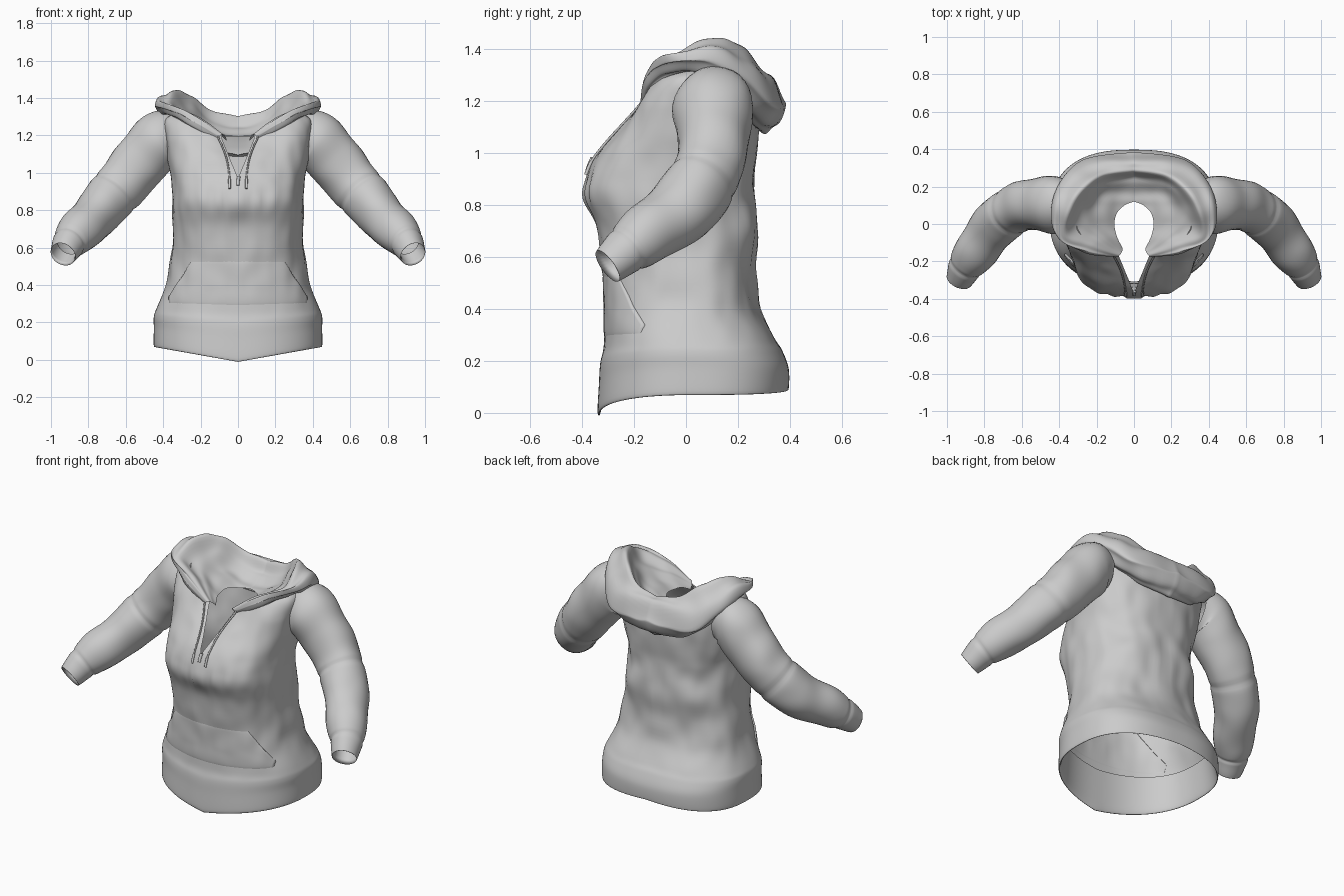
import bpy, bmesh, math
from mathutils import Vector, noise

if "Cube" in bpy.data.objects:
    bpy.data.objects.remove(bpy.data.objects["Cube"])


def sample(rows, u):
    """Catmull-Rom value of a list of tuples at fractional index u."""
    n = len(rows) - 1
    i = min(int(u), n - 1)
    t = u - i
    a, b, c, d = (rows[max(0, min(n, i + k))] for k in (-1, 0, 1, 2))
    return [0.5 * (2 * q + (r - p) * t + (2 * p - 5 * q + 4 * r - s) * t * t
                   + (3 * q - p - 3 * r + s) * t ** 3)
            for p, q, r, s in zip(a, b, c, d)]


def grid_object(name, points, wrap=False):
    """Skin a grid of points and mirror it across x."""
    bm = bmesh.new()
    vs = [[bm.verts.new(p) for p in row] for row in points]
    cols = len(vs[0])
    for r0, r1 in zip(vs, vs[1:]):
        for j in range(cols if wrap else cols - 1):
            k = (j + 1) % cols
            bm.faces.new((r0[j], r0[k], r1[k], r1[j]))
    bmesh.ops.recalc_face_normals(bm, faces=bm.faces)
    me = bpy.data.meshes.new(name)
    bm.to_mesh(me)
    bm.free()
    for f in me.polygons:
        f.use_smooth = True
    ob = bpy.data.objects.new(name, me)
    bpy.context.collection.objects.link(ob)
    m = ob.modifiers.new("mirror", 'MIRROR')
    m.merge_threshold = 0.002
    return ob


def crumple(p, amount, scale=6.0):
    return amount * noise.noise(Vector(p) * scale)


# Torso rings: side z, front z, back z, half width, front y, back y
RINGS = [
    (.28, .24, .28, .42, -.31, .34), (.10, .02, .12, .435, -.325, .385),
    (.075, .00, .095, .45, -.34, .395), (.17, .11, .17, .45, -.335, .395),
    (.23, .19, .24, .45, -.33, .37), (.28, .26, .29, .435, -.315, .34),
    (.40, .40, .40, .385, -.308, .285), (.55, .55, .55, .353, -.312, .265),
    (.70, .70, .70, .345, -.345, .275), (.82, .82, .82, .345, -.39, .262),
    (.90, .90, .90, .35, -.385, .262), (.98, .98, .98, .36, -.35, .267),
    (1.10, 1.06, 1.10, .375, -.28, .275), (1.20, 1.12, 1.15, .39, -.22, .27),
    (1.29, 1.17, 1.19, .385, -.17, .26), (1.33, 1.20, 1.21, .31, -.145, .25),
]


def squareness(u, front=True):
    k = max(0, min(1, (u - 4) / 4))
    return (.87 if front else .78) * (1 - k) + .8 * k


def torso_point(u, th, lift=0.0):
    zs, zf, zb, hw, yf, yb = sample(RINGS, u)
    s, c = max(0.0, math.sin(th)), math.cos(th)
    e = squareness(u, c > 0)
    x = s ** e
    z = zs + ((zf if c > 0 else zb) - zs) * (1 - x)
    yc, ry = (yf + yb) / 2, (yb - yf) / 2
    y = yc - math.copysign(abs(c) ** e, c) * ry
    # neck slit opens up from the chest
    gap = 0.085 * max(0, min(1, (z - 0.97) / 0.21)) if c > 0 else 0
    px = gap + hw * x * (1 - gap / hw) if c > 0 else hw * x
    # gathers under the chest and loose creases
    loose = max(0, min(1, (u - 4.3) / 2))
    d = lift + loose * (crumple((px, y, z), 0.014, 5) + crumple((px, y, z * .6), 0.008, 13))
    if c > 0:
        d += 0.009 * math.sin(px * 75) * math.exp(-((z - .84) / .06) ** 2) * max(0, 1 - px / .3)
    q = Vector((px, y, z)) + Vector((s, -c, 0)) * d
    if px < 1e-4 or s < 1e-4 and gap == 0:
        q.x = 0
    return q


torso = grid_object("torso", [[torso_point(i / 6, math.pi * j / 56) for j in range(57)]
                              for i in range(6 * 15 + 1)])

# Front pocket blending into the body, with slanted openings
pocket_rows = []
for i in range(21):
    t = i / 20
    u = 5.2 + 1.7 * t
    hw = sample(RINGS, u)[3]
    edge = .37 - .13 * max(0, (t - .2) / .8)
    end = math.asin(min(1, edge / hw) ** (1 / squareness(u)))
    lift = .013 * math.sin(math.pi * t) ** .7 - .003
    row = [torso_point(u, end * j / 20, lift) for j in range(21)]
    row.append(torso_point(u, end * 1.01, -.004))
    pocket_rows.append(row)
grid_object("front_pocket", pocket_rows)

# Sleeve path: x, y, z, radius, ending with the turned-in cuff
SLEEVE = [
    (.34, .10, 1.19, .13), (.42, .105, 1.172, .152), (.515, .105, 1.075, .143),
    (.605, .09, .955, .137), (.68, .05, .868, .133), (.745, -.01, .795, .129),
    (.81, -.09, .725, .122), (.868, -.17, .66, .110), (.905, -.225, .62, .094),
    (.932, -.275, .58, .080), (.943, -.298, .563, .072),
    (.932, -.275, .58, .066), (.905, -.225, .62, .064),
]
sleeve_rows = []
for u in [i / 8 for i in range(8 * 10 + 1)] + [11, 12]:
    x, y, z, r = SLEEVE[u] if u > 10 else sample(SLEEVE[:11], u)
    a = sample(SLEEVE[:11], max(0, min(u, 10) - .3))
    b = sample(SLEEVE[:11], min(10, u + .3))
    tan = (Vector(b[:3]) - Vector(a[:3])).normalized()
    ref = Vector((.3, 1, .2))
    side = (ref - tan * tan.dot(ref)).normalized()
    up = tan.cross(side)
    row = []
    for j in range(32):
        ang = 2 * math.pi * j / 32
        n = side * math.cos(ang) + up * math.sin(ang)
        p = Vector((x, y, z)) + n * r
        if u <= 10:
            p += n * crumple(p, .014, 6)
            # elbow fold and cuff seam
            p -= n * .006 * (math.exp(-((u - 3.7) / .15) ** 2) + math.exp(-((u - 7.9) / .15) ** 2))
        row.append(p)
    sleeve_rows.append(row)
grid_object("sleeve", sleeve_rows, wrap=True)

# Hood stations front to back: neck, inside, rim, outside, underside
HOOD = [
    (.06, -.13, 1.17, .065, -.15, 1.19, .08, -.17, 1.205, .10, -.175, 1.195, .11, -.16, 1.175),
    (.09, -.07, 1.20, .17, -.09, 1.26, .24, -.14, 1.315, .27, -.152, 1.29, .27, -.13, 1.25),
    (.105, .00, 1.20, .25, .00, 1.29, .38, -.07, 1.375, .43, -.03, 1.365, .38, .00, 1.31),
    (.09, .06, 1.20, .21, .13, 1.285, .31, .14, 1.435, .42, .17, 1.35, .38, .16, 1.26),
    (.05, .10, 1.19, .13, .20, 1.25, .18, .27, 1.345, .28, .34, 1.20, .22, .28, 1.12),
    (.00, .12, 1.19, .00, .24, 1.24, .00, .31, 1.30, .00, .385, 1.18, .00, .32, 1.08),
]
hood_rows = []
for i in range(61):
    u = i / 12
    f = sample(HOOD, u)
    prof = [tuple(f[k:k + 3]) for k in range(0, 15, 3)]
    # hem of the hood tucks back against the body
    back = min(1, u / 3)
    ex, ey, ez = prof[-1]
    prof.append((ex * (1 - .12 * back), ey - .06 * back * (u / 5), ez + .015))
    row = []
    for j in range(51):
        v = j / 10
        p = Vector(sample(prof, v))
        # draped folds running around the hood
        loose = min(1, u / 1.5)
        amp = .009 * loose * math.sin(math.pi * v / 5)
        p.z += amp * math.sin(v * 8 + 2 * math.sin(u * 1.5))
        p.z += crumple(p, .014, 9) * loose
        if i == 60:
            p.x = 0
        row.append(p)
    hood_rows.append(row)
grid_object("hood", hood_rows)


def cord(name, pts, r):
    """Round cord through the given points."""
    cu = bpy.data.curves.new(name, 'CURVE')
    cu.dimensions = '3D'
    cu.bevel_depth = r
    cu.bevel_resolution = 2
    cu.use_fill_caps = True
    sp = cu.splines.new('POLY')
    sp.points.add(len(pts) - 1)
    for q, p in zip(sp.points, pts):
        q.co = (*p, 1)
    ob = bpy.data.objects.new(name, cu)
    bpy.context.collection.objects.link(ob)


# Drawstrings hanging beside the slit
for s, tag in ((1, "left"), (-1, "right")):
    pts = []
    for i in range(16):
        t = i / 15
        p = torso_point(15 - 4.8 * t, .06 + .02 * t, .006)
        pts.append((s * (p.x * (1 - t) + .045 * t), p.y, p.z))
    cord("drawstring_" + tag, pts, .005)
    cord("drawstring_tip_" + tag, pts[-3:], .007)

# Stitched end of the slit
cord("slit_stitch", [torso_point(u, 0, .002) for u in (10.4, 10.7, 11)], .009)
